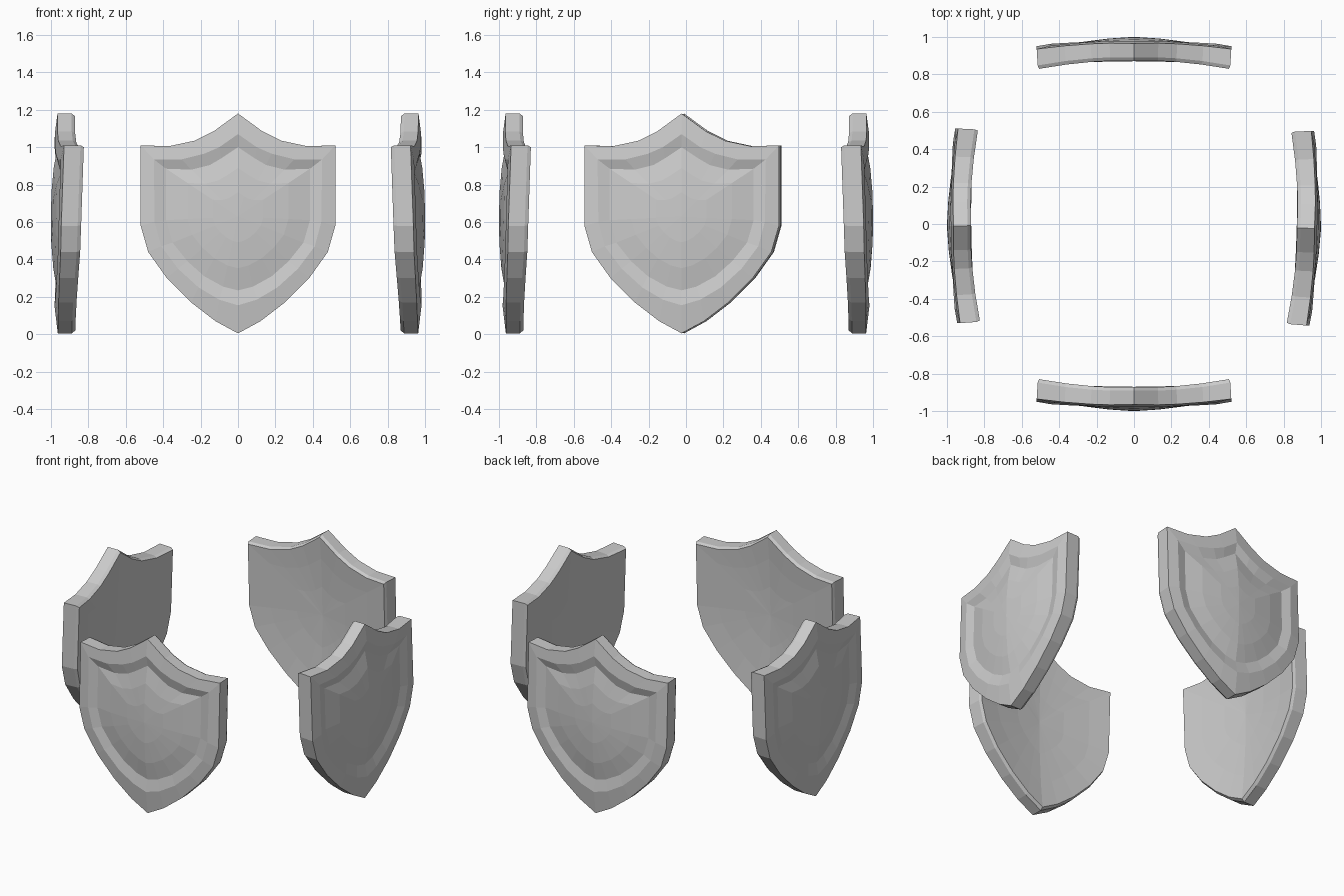
import bpy, bmesh, math

if "Cube" in bpy.data.objects:
    bpy.data.objects.remove(bpy.data.objects["Cube"])

steel = bpy.data.materials.new("light_grey")
steel.diffuse_color = (0.6, 0.6, 0.6, 1)
steel.use_nodes = True
steel.node_tree.nodes["Principled BSDF"].inputs["Base Color"].default_value = steel.diffuse_color

# Half profiles (x, z) from the top point down the right side to the bottom point
OUTLINE = [(0, 1.18), (.13, 1.085), (.23, 1.035), (.37, 1.005), (.52, 1.01), (.52, .58),
           (.48, .44), (.38, .30), (.25, .17), (.12, .07), (0, .005)]
LIP = [(0, 1.07), (.10, 1.0), (.18, .965), (.30, .935), (.45, .935), (.445, .60),
       (.41, .47), (.32, .35), (.21, .25), (.10, .185), (0, .155)]
PANEL = [(0, 1.0), (.09, .94), (.15, .905), (.25, .88), (.385, .885), (.385, .61),
         (.35, .49), (.27, .39), (.18, .31), (.08, .255), (0, .235)]
CX, CZ = 0, .63


def front(x, z):
    """Outward distance of the curved front surface."""
    return .995 - .05 * abs(x) - .07 * x * x - .09 * (z - .6) ** 2


def back(x, z):
    return front(x, z) - .095 - .05 * x * x


def edge(x, z):
    """Line on the rim just in front of the small back chamfer."""
    return back(x, z) + .02


def loop(half, s=1.0):
    """Full mirrored outline, scaled about the shield centre."""
    full = half + [(-x, z) for x, z in half[-2:0:-1]]
    return [(x * s, CZ + (z - CZ) * s) for x, z in full]


def make_shield(name, angle):
    bm = bmesh.new()

    def ring(points, depth):
        return [bm.verts.new((x, -depth(x, z), z)) for x, z in points]

    def dome(s):
        # panel swells gently from the recess to the outermost middle
        def depth(x, z):
            return front(x, z) + .005 - .021 * s ** 3
        return ring(loop(PANEL, s), depth)

    rings = [ring(loop(OUTLINE, s), back) for s in (.35, .7, .975)]
    rings.append(ring([(x * .99, z) for x, z in loop(OUTLINE)], edge))
    rings.append(ring(loop(OUTLINE), front))
    rings.append(ring(loop(LIP), lambda x, z: front(x, z) + .004))
    rings += [dome(s) for s in (1, .7, .35)]
    n = len(rings[0])
    for a, b in zip(rings, rings[1:]):
        for i in range(n):
            j = (i + 1) % n
            bm.faces.new((a[i], a[j], b[j], b[i]))
    # close the middle of the back and front
    for r, d in ((rings[0], back(CX, CZ)), (rings[-1], 1.0)):
        c = bm.verts.new((CX, -d, CZ))
        for i in range(n):
            bm.faces.new((r[i], r[(i + 1) % n], c))
    bmesh.ops.recalc_face_normals(bm, faces=bm.faces)
    me = bpy.data.meshes.new(name)
    bm.to_mesh(me)
    bm.free()
    me.materials.append(steel)
    ob = bpy.data.objects.new(name, me)
    ob.rotation_euler.z = math.radians(angle)
    bpy.context.collection.objects.link(ob)


# Four shields standing around the centre
for name, angle in (("front_shield", 0), ("right_shield", 88.6),
                    ("back_shield", 180), ("left_shield", -89.4)):
    make_shield(name, angle)
